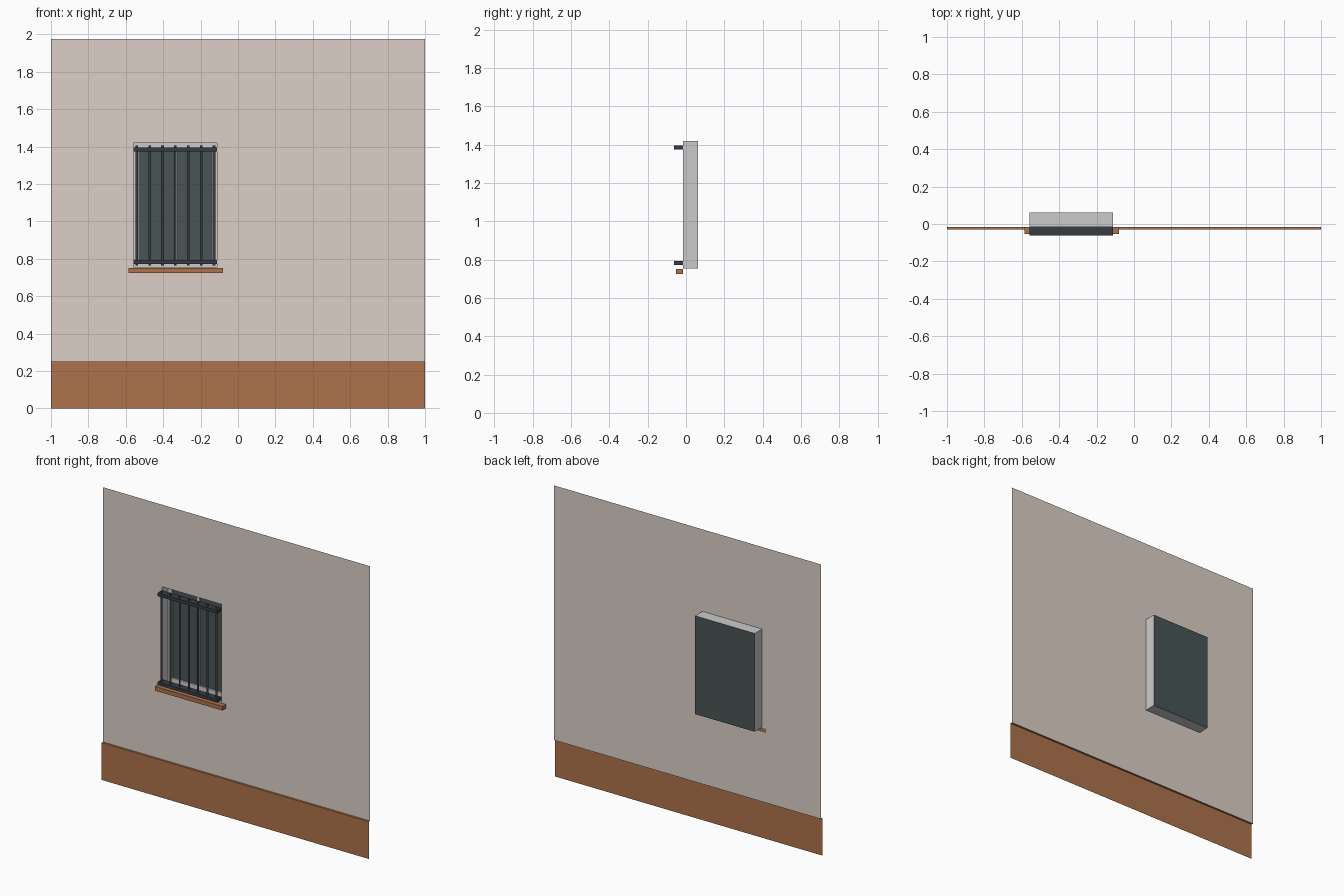
import bpy, bmesh

if "Cube" in bpy.data.objects:
    bpy.data.objects.remove(bpy.data.objects["Cube"])


def material(name, rgb):
    m = bpy.data.materials.new(name)
    m.diffuse_color = (*rgb, 1)
    m.use_nodes = True
    m.node_tree.nodes["Principled BSDF"].inputs["Base Color"].default_value = m.diffuse_color
    return m


PLASTER = material("plaster", (0.72, 0.63, 0.57))
TERRACOTTA = material("terracotta", (0.42, 0.17, 0.07))
GLASS = material("dark_glass", (0.065, 0.09, 0.09))
IRON = material("dark_iron", (0.038, 0.045, 0.055))

# Key planes
WALL_Y, BASE_Y, FRONT_Y, BACK_Y = -0.016, -0.03, -0.0625, 0.0625
X0, X1, Z0, Z1 = -0.558, -0.112, 0.755, 1.42      # window opening
BASE_Z, TOP_Z = 0.252, 1.975


def finish(name, bm, mat):
    bmesh.ops.remove_doubles(bm, verts=bm.verts, dist=1e-5)
    me = bpy.data.meshes.new(name)
    bm.to_mesh(me)
    bm.free()
    ob = bpy.data.objects.new(name, me)
    bpy.context.collection.objects.link(ob)
    if mat:
        me.materials.append(mat)
    return ob


def quad(bm, *pts):
    bm.faces.new([bm.verts.new(p) for p in pts])


def panel(bm, x0, x1, z0, z1, y):
    quad(bm, (x0, y, z0), (x1, y, z0), (x1, y, z1), (x0, y, z1))


def box(name, x0, x1, y0, y1, z0, z1, mat=None):
    bm = bmesh.new()
    bmesh.ops.create_cube(bm, size=1)
    for v in bm.verts:
        v.co = ((x0 + x1) / 2 + v.co.x * (x1 - x0),
                (y0 + y1) / 2 + v.co.y * (y1 - y0),
                (z0 + z1) / 2 + v.co.z * (z1 - z0))
    return finish(name, bm, mat)


# Thin wall sheet with the window opening
outer = [(-1, BASE_Z), (1, BASE_Z), (1, TOP_Z), (-1, TOP_Z)]
inner = [(X0, Z0), (X1, Z0), (X1, Z1), (X0, Z1)]
bm = bmesh.new()
for i in range(4):
    j = (i + 1) % 4
    quad(bm, *[(x, WALL_Y, z) for x, z in (outer[i], outer[j], inner[j], inner[i])])
finish("wall", bm, PLASTER)

# Projecting plinth with its top ledge
bm = bmesh.new()
panel(bm, -1, 1, 0, BASE_Z, BASE_Y)
quad(bm, (-1, BASE_Y, BASE_Z), (1, BASE_Y, BASE_Z), (1, WALL_Y, BASE_Z), (-1, WALL_Y, BASE_Z))
finish("plinth", bm, TERRACOTTA)

# Window reveal, facing into the opening
bm = bmesh.new()
for i in range(4):
    (xa, za), (xb, zb) = inner[i], inner[(i + 1) % 4]
    quad(bm, (xa, WALL_Y, za), (xb, WALL_Y, zb), (xb, BACK_Y, zb), (xa, BACK_Y, za))
finish("window_reveal", bm, None)

# Glass across the back
bm = bmesh.new()
panel(bm, X0, X1, Z0, Z1, BACK_Y)
finish("window_glass", bm, GLASS)

# Casement frame and mullion in front of the glass
FY0, FY1, W = 0.05, 0.0615, 0.03
XM = (X0 + X1) / 2
for name, a, b, c, d in (
        ("frame_left", X0, X0 + W, Z0, Z1), ("frame_right", X1 - W, X1, Z0, Z1),
        ("frame_bottom", X0 + W, X1 - W, Z0, Z0 + W), ("frame_top", X0 + W, X1 - W, Z1 - W, Z1),
        ("frame_mullion", XM - 0.011, XM + 0.011, Z0 + W, Z1 - W)):
    box(name, a, b, FY0, FY1, c, d)

# Sill
box("sill", -0.586, -0.08, -0.053, WALL_Y, 0.724, 0.752, TERRACOTTA)

# Grille rails
for name, z in (("rail_lower", 0.772), ("rail_upper", 1.374)):
    box(name, X0, X1, FRONT_Y, WALL_Y, z, z + 0.022, IRON)

# Flat grille bars
bm = bmesh.new()
for i in range(7):
    x = XM + (i - 3) * 0.0688
    panel(bm, x - 0.007, x + 0.007, 0.765, 1.405, -0.046)
finish("grille_bars", bm, IRON)
